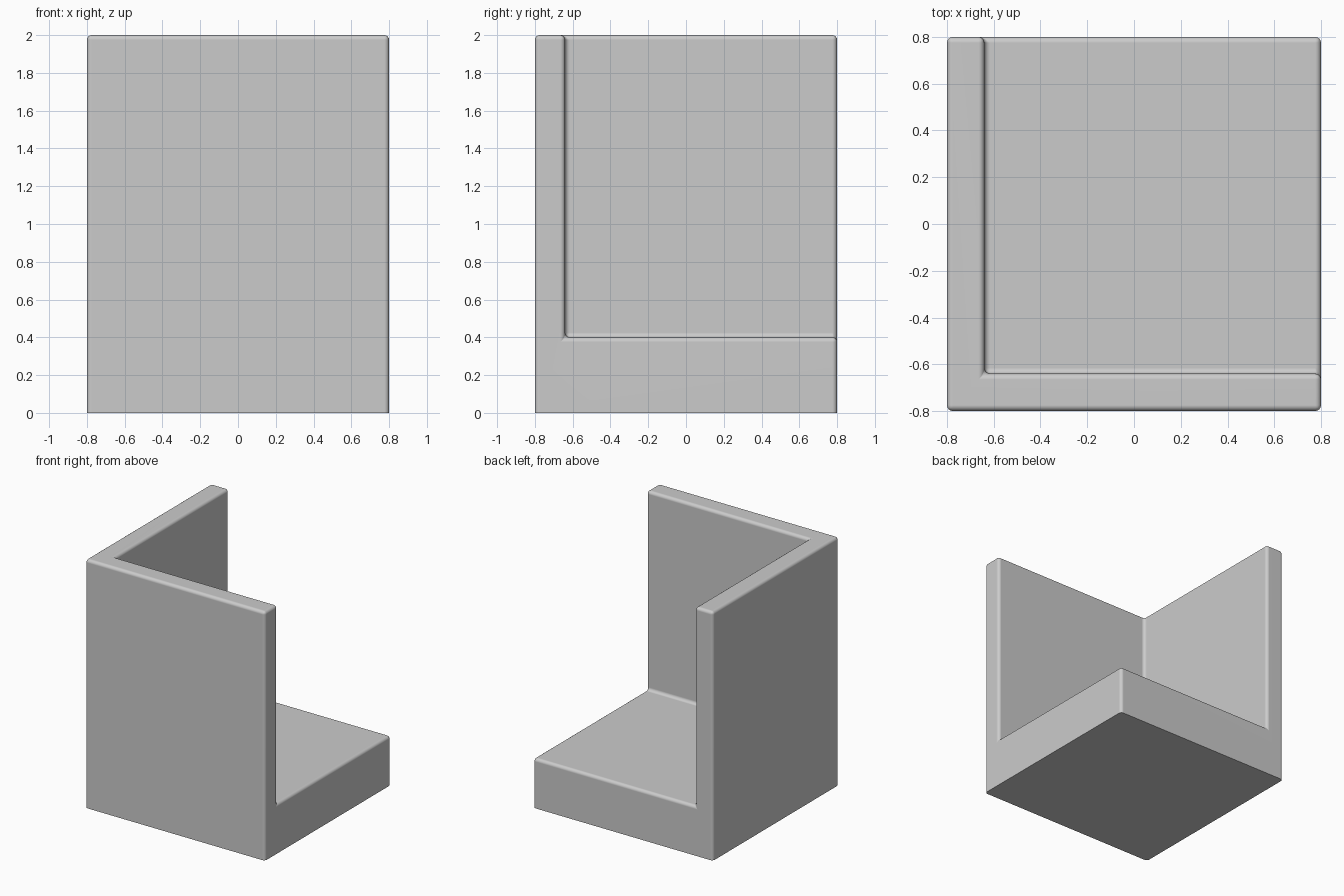
import bpy, bmesh

if "Cube" in bpy.data.objects:
    bpy.data.objects.remove(bpy.data.objects["Cube"])

HALF, WALL, BASE, TOP, R = 0.8, 0.16, 0.4, 2.0, 0.025


def box(name, lo, hi):
    bpy.ops.mesh.primitive_cube_add(size=1, location=[(a + b) / 2 for a, b in zip(lo, hi)])
    ob = bpy.context.object
    ob.name = name
    ob.scale = [b - a for a, b in zip(lo, hi)]
    bpy.ops.object.transform_apply(location=True, rotation=False, scale=True)
    return ob


# Solid block with an open corner cut away, leaving two walls and a thick base
body = box("corner_walls_and_base", (-HALF, -HALF, 0), (HALF, HALF, TOP))
cutter = box("notch_cutter", (WALL - HALF, WALL - HALF, BASE), (1.2, 1.2, 2.4))
cutter.hide_render = True
bpy.context.view_layer.objects.active = body
cut = body.modifiers.new("notch", 'BOOLEAN')
cut.operation = 'DIFFERENCE'
cut.solver = 'EXACT'
cut.object = cutter
bpy.ops.object.modifier_apply(modifier=cut.name)
bpy.data.objects.remove(cutter, do_unlink=True)

# Round every edge except those around the flat underside
bm = bmesh.new()
bm.from_mesh(body.data)
bmesh.ops.remove_doubles(bm, verts=bm.verts, dist=1e-4)
bmesh.ops.dissolve_limit(bm, angle_limit=0.01, verts=bm.verts, edges=bm.edges)
edges = [e for e in bm.edges if max(v.co.z for v in e.verts) > 0.01]
bmesh.ops.bevel(bm, geom=edges, offset=R, offset_type='OFFSET', segments=4,
                profile=0.5, affect='EDGES', clamp_overlap=True)
bm.to_mesh(body.data)
bm.free()

# Smooth rounded edges, flat faces
bpy.ops.object.select_all(action='DESELECT')
body.select_set(True)
bpy.context.view_layer.objects.active = body
bpy.ops.object.shade_smooth_by_angle(angle=0.6)
weighted = body.modifiers.new("flat_faces", 'WEIGHTED_NORMAL')
weighted.keep_sharp = True
